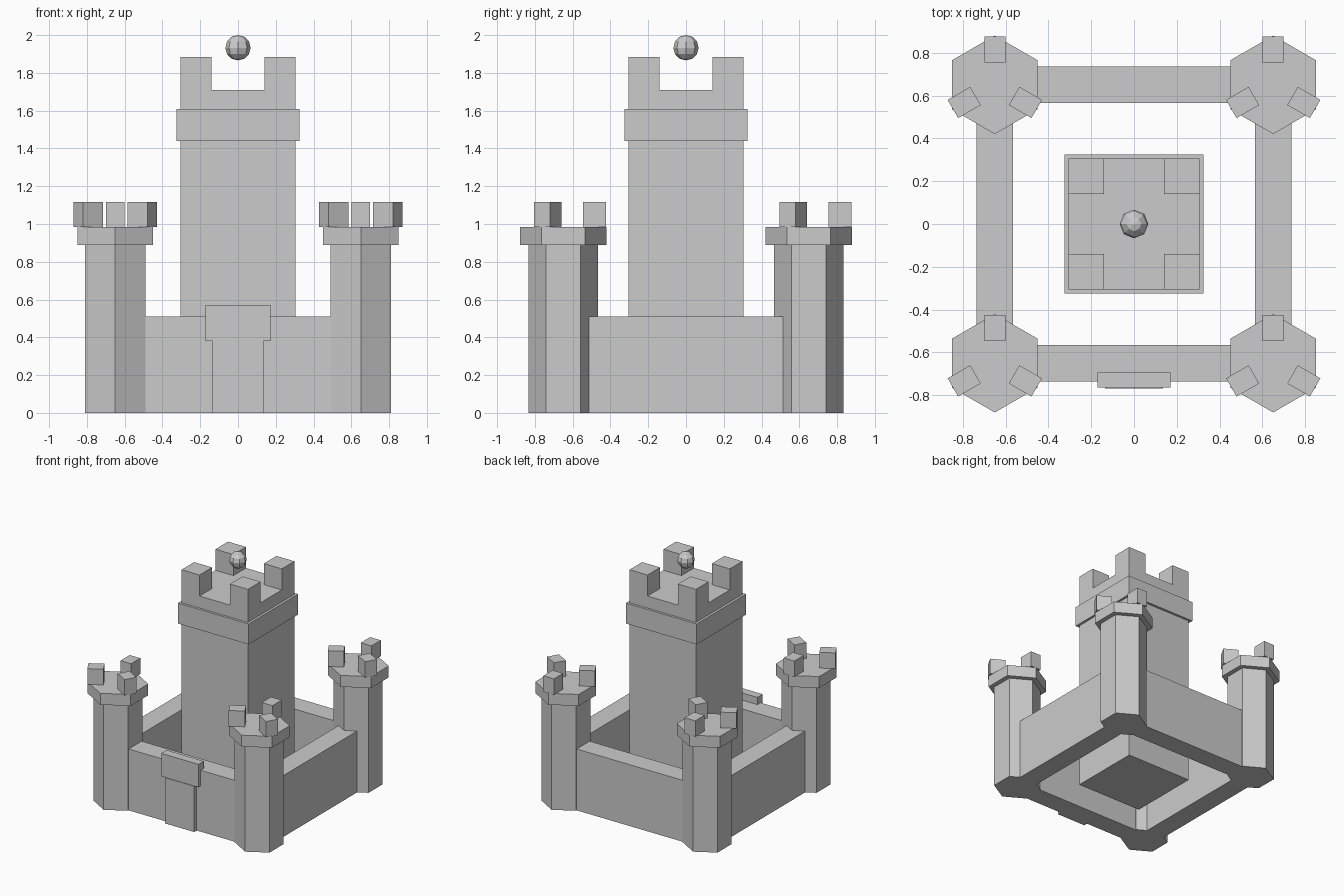
import bpy, bmesh
from math import sin, cos, radians
from mathutils import Matrix

if "Cube" in bpy.data.objects:
    bpy.data.objects.remove(bpy.data.objects["Cube"])


def finish(name, bm):
    bmesh.ops.recalc_face_normals(bm, faces=bm.faces)
    mesh = bpy.data.meshes.new(name)
    bm.to_mesh(mesh)
    bm.free()
    obj = bpy.data.objects.new(name, mesh)
    bpy.context.collection.objects.link(obj)
    return obj


def box(name, centre, size, angle=0.0):
    bm = bmesh.new()
    mat = (Matrix.Translation(centre) @ Matrix.Rotation(angle, 4, 'Z')
           @ Matrix.Diagonal((*size, 1)))
    bmesh.ops.create_cube(bm, size=1, matrix=mat)
    return finish(name, bm)


def hex_prism(name, x, y, radius, z0, z1):
    # Hexagon with points toward front and back
    bm = bmesh.new()
    base = bm.faces.new([bm.verts.new((x + radius * cos(radians(30 + 60 * i)),
                                       y + radius * sin(radians(30 + 60 * i)), z0))
                         for i in range(6)])
    top = bmesh.ops.extrude_face_region(bm, geom=[base], use_keep_orig=True)
    verts = [v for v in top["geom"] if isinstance(v, bmesh.types.BMVert)]
    bmesh.ops.translate(bm, vec=(0, 0, z1 - z0), verts=verts)
    return finish(name, bm)


C = 0.65  # distance of walls and towers from the centre

# Corner towers with caps and three battlements each
for sx in (-1, 1):
    for sy in (-1, 1):
        x, y = sx * C, sy * C
        hex_prism("tower_shaft", x, y, 0.185, 0, 0.89)
        hex_prism("tower_cap", x, y, 0.23, 0.89, 0.985)
        for deg in (90, 210, 330):
            a = radians(deg)
            box("tower_battlement", (x + 0.165 * cos(a), y + 0.165 * sin(a), 1.05),
                (0.122, 0.098, 0.132), a)

# Curtain walls
for s in (-1, 1):
    box("wall_front_back", (0, s * C, 0.255), (2 * C, 0.17, 0.51))
    box("wall_side", (s * C, 0, 0.255), (0.17, 2 * C, 0.51))

# Central keep with band and corner battlements
box("keep", (0, 0, 0.855), (0.61, 0.61, 1.71))
box("keep_band", (0, 0, 1.525), (0.65, 0.65, 0.17))
for sx in (-1, 1):
    for sy in (-1, 1):
        box("keep_battlement", (sx * 0.2225, sy * 0.2225, 1.7975),
            (0.165, 0.165, 0.175))

# Gate and lintel on the front wall
box("gate", (0, -0.729, 0.19), (0.27, 0.078, 0.38))
box("gate_lintel", (0, -0.728, 0.475), (0.342, 0.07, 0.19))

# Floating ball above the keep
bm = bmesh.new()
bmesh.ops.create_uvsphere(bm, u_segments=8, v_segments=6, radius=0.067,
                          matrix=Matrix.Translation((0, 0, 1.933)))
finish("ball", bm)
